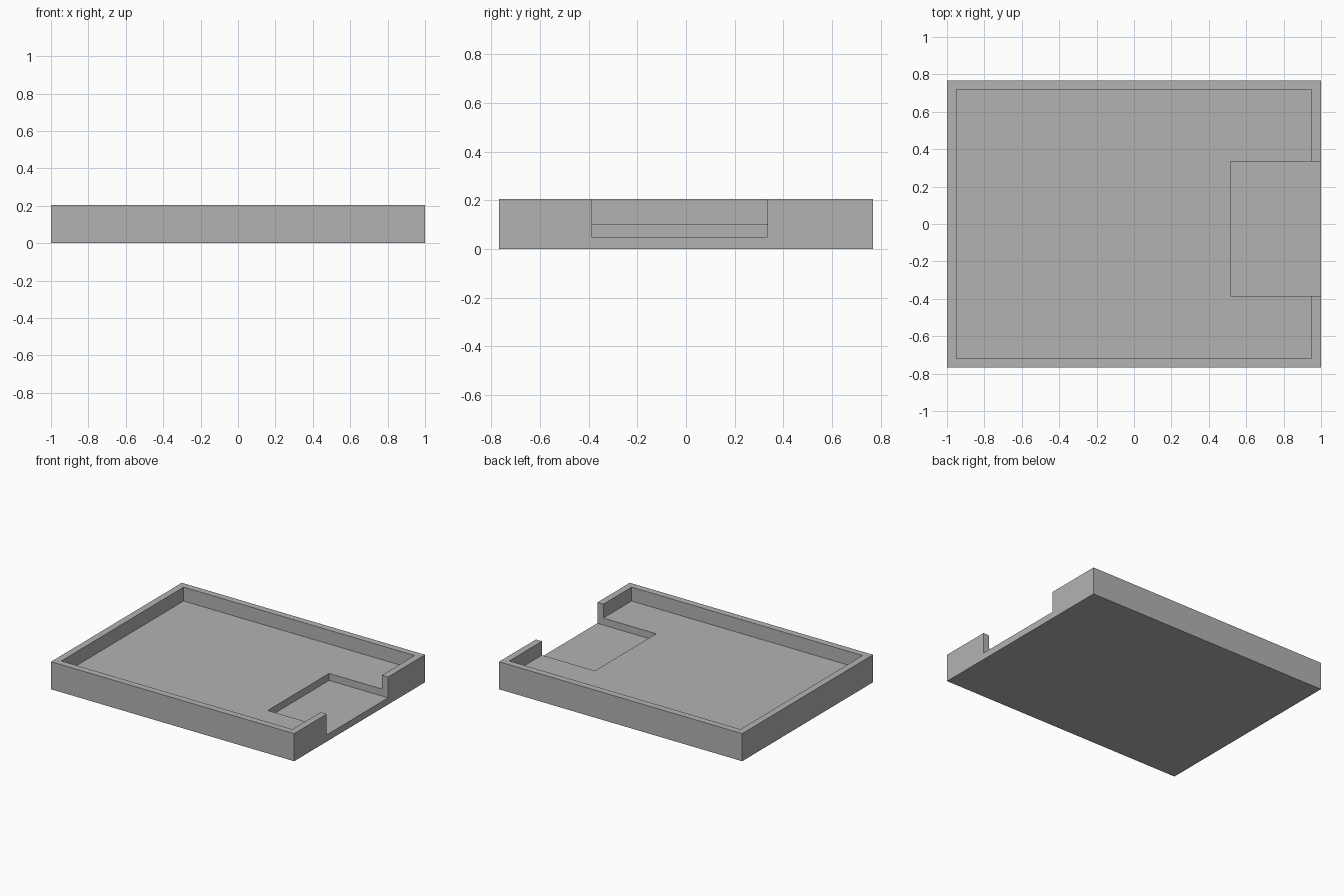
import bpy
import bmesh
from mathutils import Matrix, Vector

if "Cube" in bpy.data.objects:
    bpy.data.objects.remove(bpy.data.objects["Cube"], do_unlink=True)

HALF_X, HALF_Y, HEIGHT = 1.0, 0.768, 0.205
WALL, FLOOR, NOTCH_FLOOR = 0.05, 0.102, 0.05
ABOVE = HEIGHT + 0.1


def box(name, low, high):
    """Axis-aligned box between two corners."""
    low, high = Vector(low), Vector(high)
    bm = bmesh.new()
    bmesh.ops.create_cube(bm, size=1, matrix=Matrix.Translation((low + high) / 2)
                          @ Matrix.Diagonal((*(high - low), 1)))
    mesh = bpy.data.meshes.new(name)
    bm.to_mesh(mesh)
    bm.free()
    obj = bpy.data.objects.new(name, mesh)
    bpy.context.collection.objects.link(obj)
    return obj


def carve(target, cutter):
    """Subtract the cutter, apply the result and drop the cutter."""
    cutter.hide_render = True
    mod = target.modifiers.new("carve", "BOOLEAN")
    mod.operation, mod.solver, mod.object = "DIFFERENCE", "EXACT", cutter
    bpy.context.view_layer.objects.active = target
    bpy.ops.object.modifier_apply(modifier=mod.name)
    bpy.data.objects.remove(cutter, do_unlink=True)


# Plain grey material
grey = bpy.data.materials.new("plain_grey")
grey.use_nodes = True
color = (0.45, 0.45, 0.45, 1)
grey.diffuse_color = color
grey.node_tree.nodes["Principled BSDF"].inputs["Base Color"].default_value = color

# Solid tray block
tray = box("tray", (-HALF_X, -HALF_Y, 0), (HALF_X, HALF_Y, HEIGHT))
tray.data.materials.append(grey)

# Main recess inside the rim
carve(tray, box("recess_cutter", (WALL - HALF_X, WALL - HALF_Y, FLOOR),
                (HALF_X - WALL, HALF_Y - WALL, ABOVE)))

# Deeper pocket that opens through the left wall
carve(tray, box("pocket_cutter", (0.515, -0.386, NOTCH_FLOOR),
                (HALF_X + 0.1, 0.335, ABOVE)))
